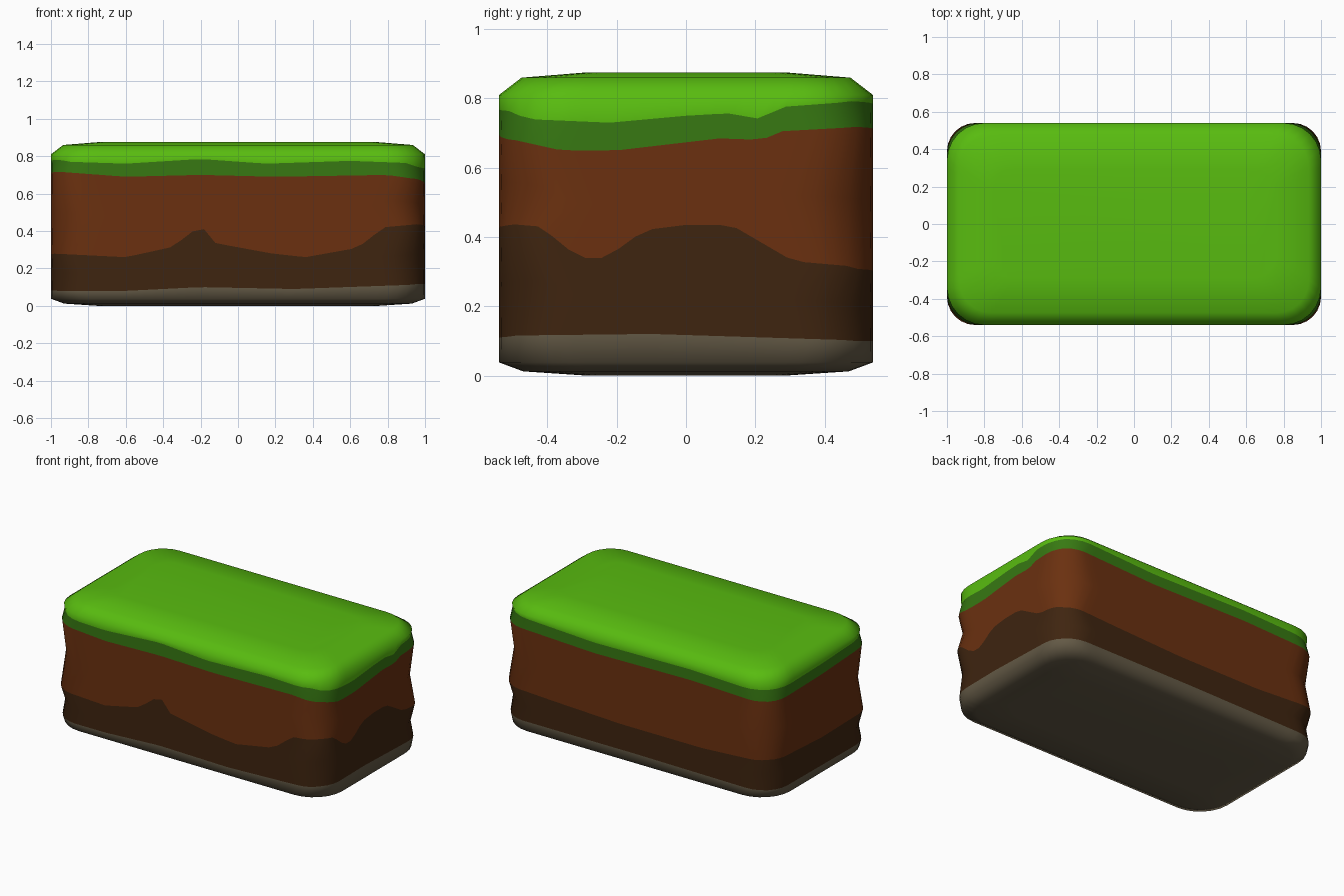
import bpy, bmesh, math

if "Cube" in bpy.data.objects:
    bpy.data.objects.remove(bpy.data.objects["Cube"])

HX, HY = 1.0, 0.54


def material(name, rgb):
    m = bpy.data.materials.new(name)
    m.diffuse_color = (*rgb, 1)
    m.use_nodes = True
    m.node_tree.nodes["Principled BSDF"].inputs["Base Color"].default_value = m.diffuse_color
    return m


def interp(pts, t):
    if t <= pts[0][0]:
        return pts[0][1]
    for (a, za), (b, zb) in zip(pts, pts[1:]):
        if t <= b:
            return za + (zb - za) * (t - a) / (b - a)
    return pts[-1][1]


# Wavy layer borders: height along x (front, back) or y (right, left)
rock = {
    "front": [(-1, .08), (-.6, .08), (-.2, .10), (.3, .09), (1, .115)],
    "right": [(-.54, .115), (-.1, .12), (.54, .10)],
    "back": [(-1, .09), (0, .10), (1, .10)],
    "left": [(-.54, .08), (.54, .09)],
}
clay = {
    "front": [(-1, .28), (-.6, .26), (-.35, .315), (-.24, .40), (-.19, .42), (-.12, .335),
              (.18, .28), (.36, .26), (.64, .31), (.78, .42), (1, .44)],
    "right": [(-.54, .44), (-.42, .43), (-.31, .34), (-.23, .34), (-.12, .42),
              (.0, .435), (.13, .435), (.31, .33), (.54, .31)],
    "back": [(-1, .30), (-.5, .27), (.1, .27), (.6, .29), (1, .31)],
    "left": [(-.54, .28), (0, .27), (.54, .30)],
}
soil = {
    "front": [(-1, .72), (-.6, .69), (-.2, .70), (.2, .69), (.8, .70), (1, .67)],
    "right": [(-.54, .69), (-.36, .65), (-.2, .65), (.1, .685), (.22, .68), (.27, .705), (.54, .72)],
    "back": [(-1, .68), (-.4, .70), (.3, .69), (1, .72)],
    "left": [(-.54, .72), (0, .69), (.54, .68)],
}
turf = {
    "front": [(-1, .79), (-.9, .77), (-.6, .76), (-.2, .785), (.15, .76), (.6, .775), (1, .76)],
    "right": [(-.54, .77), (-.45, .74), (-.22, .73), (.0, .75), (.12, .757), (.22, .74), (.27, .775), (.54, .795)],
    "back": [(-1, .75), (-.4, .77), (.3, .76), (1, .795)],
    "left": [(-.54, .785), (0, .76), (.54, .75)],
}


def outline(inset, s):
    """Rounded rectangle: list of (x, y, side)."""
    hx, hy = HX - inset, HY - inset
    k = 1 - inset * 2
    rx, ry = .21 * s * k, .21 * s * k
    pts = []
    sides = ["front", "right", "back", "left"]
    corners = [(1, -1), (1, 1), (-1, 1), (-1, -1)]
    n_arc = 6
    for i in range(4):
        sx, sy = corners[i]
        px, py = corners[i - 1]
        # straight run from the previous corner
        if i % 2 == 0:
            a = (px * (hx - rx), sy * hy)
            b = (sx * (hx - rx), sy * hy)
            n = 28
        else:
            a = (sx * hx, py * (hy - ry))
            b = (sx * hx, sy * (hy - ry))
            n = 16
        for j in range(n):
            t = j / n
            pts.append((a[0] + (b[0] - a[0]) * t, a[1] + (b[1] - a[1]) * t, sides[i]))
        # corner arc
        a0 = -math.pi / 2 + i * math.pi / 2
        for j in range(n_arc):
            t = j / n_arc
            ang = a0 + t * math.pi / 2
            side = sides[i] if t < .5 else sides[(i + 1) % 4]
            pts.append((sx * (hx - rx) + rx * math.cos(ang),
                        sy * (hy - ry) + ry * math.sin(ang), side))
    return pts


def border(table):
    return lambda x, y, side: interp(table[side], x if side in ("front", "back") else y)


def const(z):
    return lambda x, y, side: z


def between(f, g):
    return lambda x, y, side: (f(x, y, side) + g(x, y, side)) / 2


R, C, S, T = map(border, (rock, clay, soil, turf))
# inset, corner size, height rule, material of the band above
levels = [
    (.25, 1.0, const(0), 0),
    (.07, 1.0, const(.012), 0),
    (0, 1.0, const(.038), 0),
    (0, .85, R, 1),
    (0, 1.05, between(R, C), 1),
    (0, .72, C, 2),
    (0, 1.1, between(C, S), 2),
    (0, .8, S, 3),
    (0, 1.0, T, 4),
    (0, .95, const(.81), 4),
    (.065, .95, const(.86), 4),
    (.25, 1.0, const(.875), 4),
]

mesh = bpy.data.meshes.new("layered_ground_block")
block = bpy.data.objects.new("layered_ground_block", mesh)
bpy.context.collection.objects.link(block)
for name, rgb in [("grey_rock", (.125, .10, .06)), ("dark_brown_clay", (.049, .018, .005)),
                  ("red_brown_soil", (.145, .030, .005)), ("dark_green_turf", (.038, .190, .006)),
                  ("bright_green_grass", (.098, .500, .005))]:
    mesh.materials.append(material(name, rgb))

# Loft the levels into stacked bands
bm = bmesh.new()
rings = [[bm.verts.new((x, y, f(x, y, side))) for x, y, side in outline(inset, s)]
         for inset, s, f, _ in levels]
for k in range(len(rings) - 1):
    lo, hi = rings[k], rings[k + 1]
    n = len(lo)
    for i in range(n):
        j = (i + 1) % n
        face = bm.faces.new((lo[i], lo[j], hi[j], hi[i]))
        face.material_index = levels[k][3]
bm.faces.new(rings[0][::-1]).material_index = 0
bm.faces.new(rings[-1]).material_index = 4
for f in bm.faces:
    f.smooth = True
bm.to_mesh(mesh)
bm.free()
